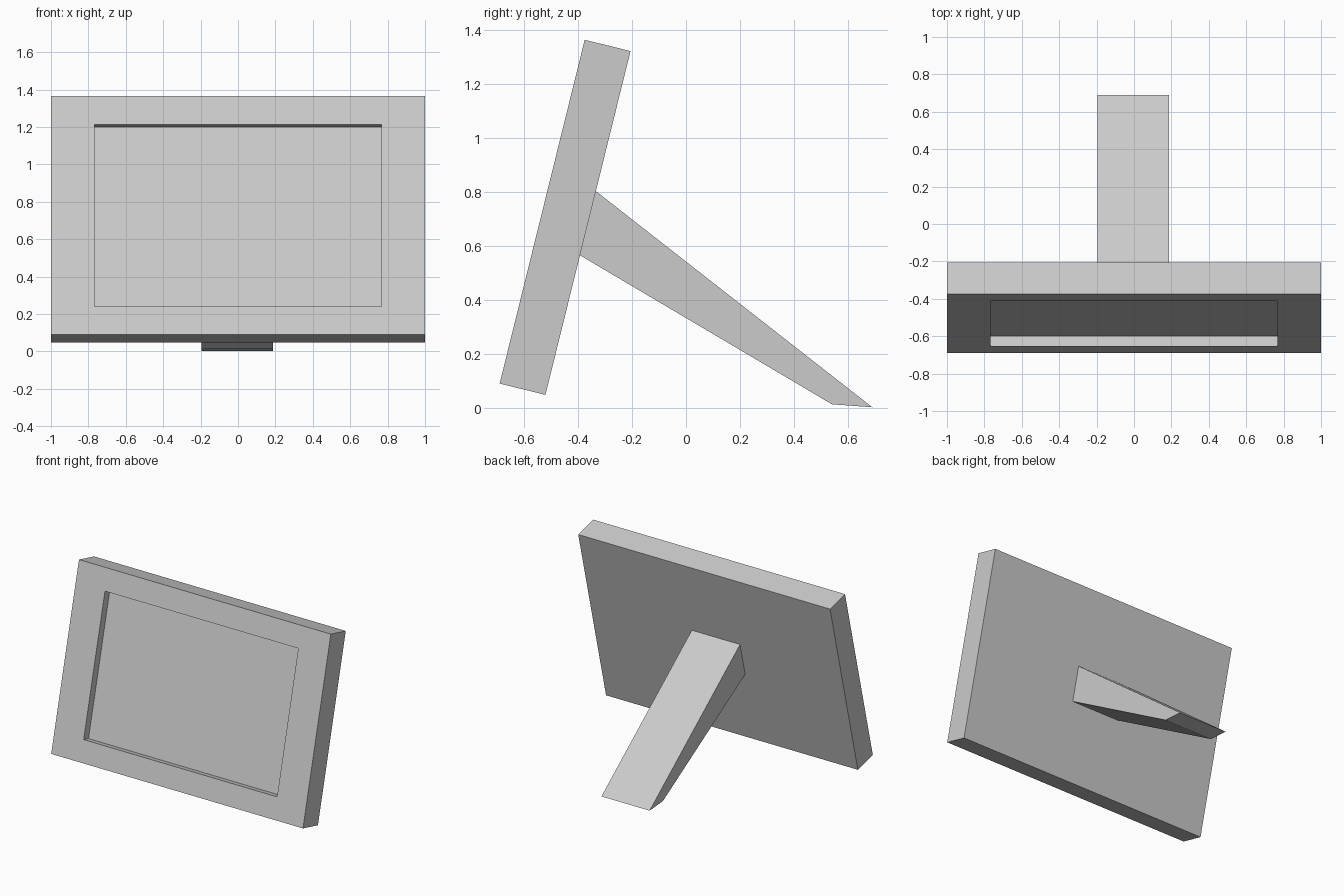
import bpy, bmesh, math
from mathutils import Matrix, Vector

if "Cube" in bpy.data.objects:
    bpy.data.objects.remove(bpy.data.objects["Cube"])

TILT = math.radians(-13.9)
W, T, H = 2.0, 0.175, 1.313          # frame width, thickness, height
MX, MZ, DEPTH = 0.232, 0.155, 0.057  # border widths and recess depth


def add_object(name, bm):
    bmesh.ops.recalc_face_normals(bm, faces=bm.faces)
    mesh = bpy.data.meshes.new(name)
    bm.to_mesh(mesh)
    bm.free()
    obj = bpy.data.objects.new(name, mesh)
    bpy.context.collection.objects.link(obj)
    return obj


# Frame: slab with a recessed picture area, leaning back
bm = bmesh.new()
bmesh.ops.create_cube(bm, size=1)
bmesh.ops.transform(bm, verts=bm.verts, matrix=Matrix.Translation((0, T / 2, H / 2)) @ Matrix.Diagonal((W, T, H, 1)))
front = min(bm.faces, key=lambda f: f.calc_center_median().y)
bmesh.ops.inset_region(bm, faces=[front], thickness=0.1)
for v in front.verts:
    v.co.x = math.copysign(W / 2 - MX, v.co.x)
    v.co.z = MZ if v.co.z < H / 2 else H - MZ
inner = bmesh.ops.extrude_discrete_faces(bm, faces=[front])["faces"][0]
bmesh.ops.translate(bm, verts=inner.verts, vec=(0, DEPTH, 0))
frame = add_object("picture_frame", bm)
frame.location = (0, -0.691, 0.09)
frame.rotation_euler.x = TILT

# Stand: tapered prop extruded from its side profile
profile = [(-0.335, 0.804), (0.691, 0.002), (0.541, 0.013), (-0.394, 0.566)]
bm = bmesh.new()
face = bm.faces.new([bm.verts.new((-0.195, y, z)) for y, z in profile])
ext = bmesh.ops.extrude_face_region(bm, geom=[face])["geom"]
bmesh.ops.translate(bm, verts=[g for g in ext if isinstance(g, bmesh.types.BMVert)], vec=Vector((0.383, 0, 0)))
# Close the open start cap if the extrusion removed it
bmesh.ops.holes_fill(bm, edges=[e for e in bm.edges if e.is_boundary], sides=4)
add_object("stand_leg", bm)
